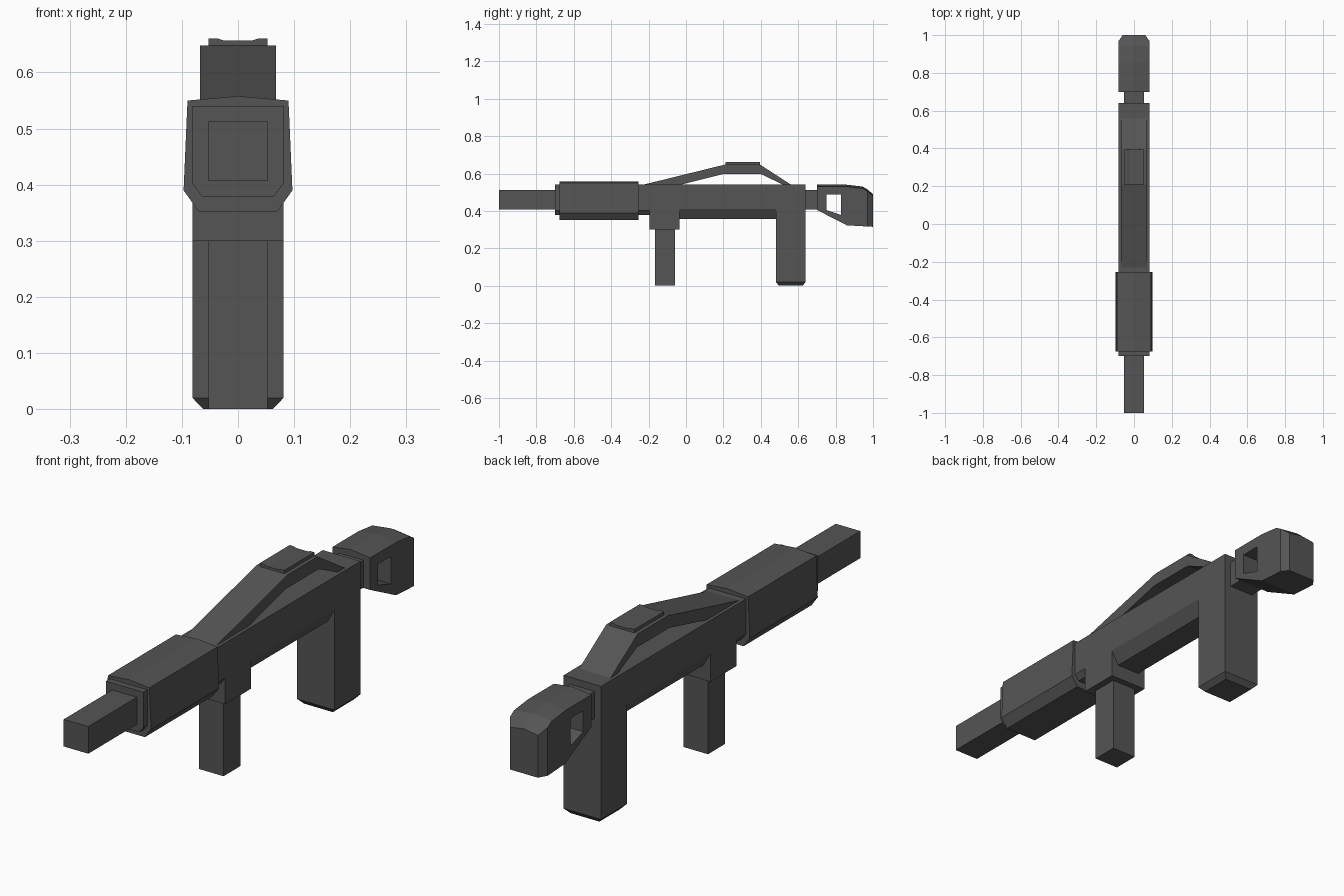
import bpy, bmesh

cube = bpy.data.objects.get("Cube")
if cube:
    bpy.data.objects.remove(cube, do_unlink=True)

# Single dark grey finish
grey = bpy.data.materials.new("dark_grey")
grey.use_nodes = True
color = (0.09, 0.09, 0.09, 1)
grey.diffuse_color = color
grey.node_tree.nodes["Principled BSDF"].inputs["Base Color"].default_value = color


def skin(name, rings):
    """Join rings of points into a closed, flat shaded solid."""
    bm = bmesh.new()
    loops = [[bm.verts.new(p) for p in ring] for ring in rings]
    for a, b in zip(loops, loops[1:]):
        for i in range(len(a)):
            j = (i + 1) % len(a)
            bm.faces.new((a[i], a[j], b[j], b[i]))
    bm.faces.new(loops[0])
    bm.faces.new(loops[-1])
    bmesh.ops.recalc_face_normals(bm, faces=bm.faces)
    mesh = bpy.data.meshes.new(name)
    bm.to_mesh(mesh)
    bm.free()
    mesh.materials.append(grey)
    obj = bpy.data.objects.new(name, mesh)
    bpy.context.collection.objects.link(obj)
    return obj


def loft(name, sections):
    """Sections are (y, half outline); each outline is mirrored across x = 0."""
    rings = []
    for y, half in sections:
        outline = half + [(-x, z) for x, z in reversed(half) if x > 0]
        rings.append([(x, y, z) for x, z in outline])
    return skin(name, rings)


def prism(name, y0, y1, half):
    return loft(name, [(y0, half), (y1, half)])


def box(name, w, y0, y1, z0, z1):
    return prism(name, y0, y1, [(w, z1), (w, z0)])


def side_cut(name, w, outline):
    """Extrude a (y, z) side outline across x."""
    return skin(name, [[(x, y, z) for y, z in outline] for x in (-w, w)])


# Barrel, connecting neck and front grip
box("barrel", 0.053, -1, -0.69, 0.407, 0.513)
box("stock_neck", 0.053, 0.63, 0.71, 0.407, 0.513)
box("front_grip", 0.053, -0.165, -0.06, 0, 0.31)
box("front_grip_mount", 0.081, -0.195, -0.035, 0.3, 0.54)

# Body with chamfered underside
prism("front_core", -0.7, -0.19, [(0.081, 0.54), (0.081, 0.402), (0.064, 0.379)])
prism("body", -0.04, 0.49, [(0.081, 0.54), (0.081, 0.41), (0.05, 0.357)])

# Forward sleeve with a shallow roof
prism("handguard", -0.675, -0.255,
      [(0, 0.558), (0.09, 0.55), (0.097, 0.39), (0.07, 0.352)])

# Rear grip, tapered at its foot
skin("rear_grip", [
    [(-w, y0, z), (w, y0, z), (w, y1, z), (-w, y1, z)]
    for w, y0, y1, z in [(0.081, 0.48, 0.64, 0.54), (0.081, 0.48, 0.64, 0.02),
                         (0.062, 0.497, 0.623, 0)]])

# Arched carry handle and the plate on it
side_cut("carry_handle", 0.068, [
    (-0.25, 0.535), (0.21, 0.648), (0.395, 0.648), (0.57, 0.535),
    (0.53, 0.535), (0.4, 0.597), (0.2, 0.597), (-0.05, 0.535)])
prism("handle_plate", 0.21, 0.395,
      [(0.025, 0.657), (0.037, 0.661), (0.053, 0.661), (0.053, 0.645)])

# Shoulder stock, roofed on top and chamfered at the back
stock = loft("shoulder_stock", [
    (y, [(0, top), (w, top - 0.01), (w, bottom)])
    for y, w, top, bottom in [(0.7, 0.081, 0.54, 0.405), (0.86, 0.081, 0.54, 0.323),
                              (0.945, 0.081, 0.53, 0.318), (0.97, 0.081, 0.515, 0.317),
                              (1.0, 0.06, 0.49, 0.315)]])

# Window through the stock
cutter = side_cut("stock_window_cutter", 0.2, [
    (0.75, 0.487), (0.83, 0.487), (0.83, 0.378), (0.75, 0.405)])
cutter.hide_render = True
window = stock.modifiers.new("window", "BOOLEAN")
window.operation = "DIFFERENCE"
window.solver = "EXACT"
window.object = cutter
bpy.context.view_layer.objects.active = stock
bpy.ops.object.modifier_apply(modifier=window.name)
bpy.data.objects.remove(cutter, do_unlink=True)
